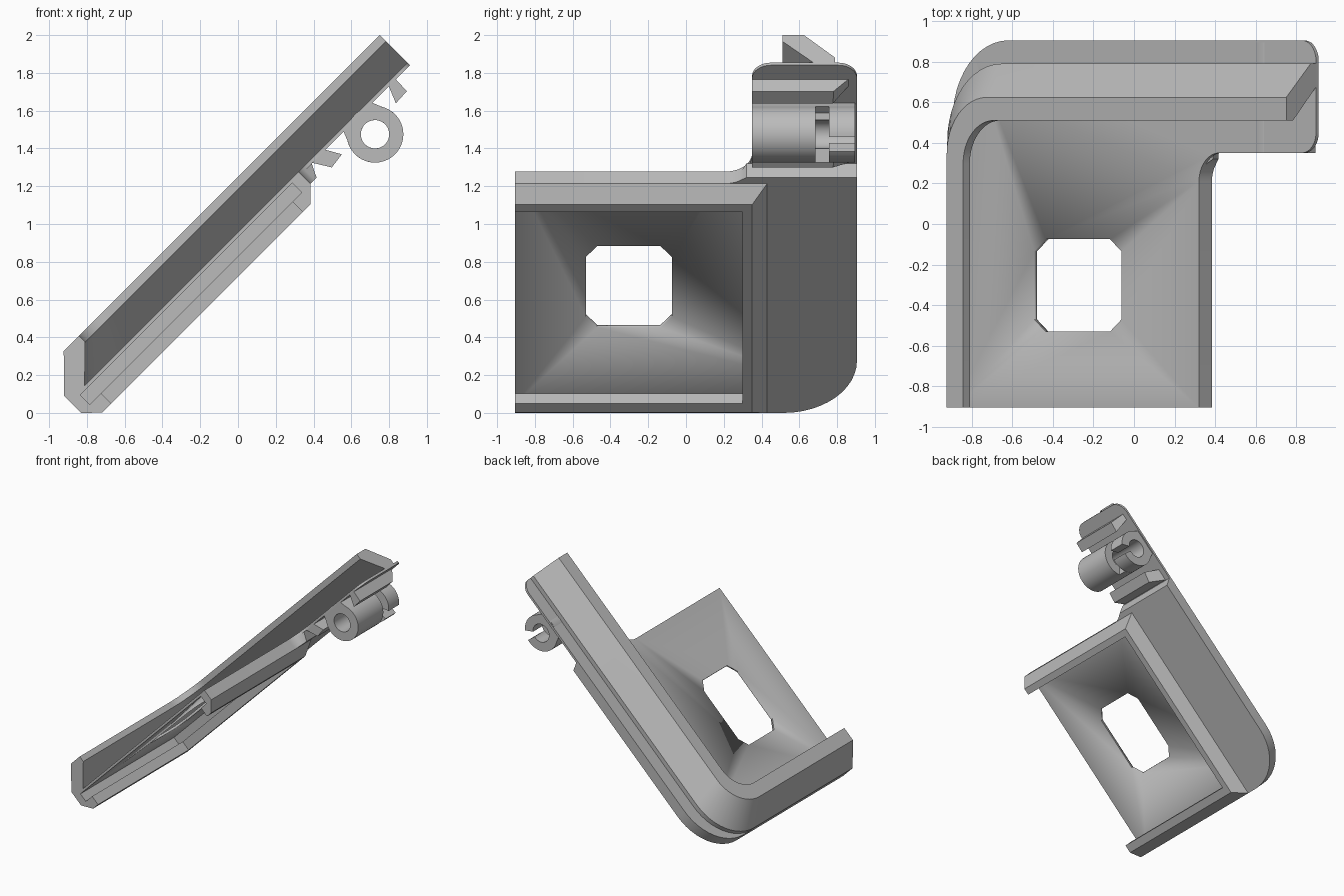
import bpy, bmesh
from math import sin, cos, pi, radians
from mathutils import Matrix

cube = bpy.data.objects.get("Cube")
if cube:
    bpy.data.objects.remove(cube, do_unlink=True)

grey = bpy.data.materials.new("plain_grey")
grey.use_nodes = True
grey.diffuse_color = (0.5, 0.5, 0.5, 1)
grey.node_tree.nodes["Principled BSDF"].inputs["Base Color"].default_value = (0.5, 0.5, 0.5, 1)

# Everything is drawn flat as (along, across, height), then tilted by 45 degrees
TILT = Matrix.Rotation(-pi / 4, 4, 'Y')
FRONT, BACK = -0.905, 0.905
LOW, TOP_END, PANEL_END = -0.587, 1.945, 1.13
LIP, FRAME, DECK, DECK_TOP = 0.509, 0.587, 0.658, 0.677


def loft(name, loops, closed=False):
    """Skin successive loops of points; cap the ends unless closed."""
    bm = bmesh.new()
    rings = [[bm.verts.new(p) for p in loop] for loop in loops]
    pairs = list(zip(rings, rings[1:]))
    if closed:
        pairs.append((rings[-1], rings[0]))
    else:
        bm.faces.new(rings[0])
        bm.faces.new(rings[-1])
    for a, b in pairs:
        for i in range(len(a)):
            j = (i + 1) % len(a)
            bm.faces.new((a[i], a[j], b[j], b[i]))
    bmesh.ops.recalc_face_normals(bm, faces=bm.faces)
    bm.transform(TILT)
    mesh = bpy.data.meshes.new(name)
    bm.to_mesh(mesh)
    bm.free()
    mesh.materials.append(grey)
    ob = bpy.data.objects.new(name, mesh)
    bpy.context.collection.objects.link(ob)
    bpy.ops.object.select_all(action='DESELECT')
    ob.select_set(True)
    bpy.context.view_layer.objects.active = ob
    bpy.ops.object.shade_smooth_by_angle(angle=radians(30))
    return ob


def plate(name, low, high, n0, n1):
    """Solid between two outlines at two heights."""
    return loft(name, [[(u, y, n0) for u, y in low], [(u, y, n1) for u, y in high]])


def arc(cu, cy, r, start, end, steps=12):
    return [(cu + r * cos(radians(start + (end - start) * i / steps)),
             cy + r * sin(radians(start + (end - start) * i / steps))) for i in range(steps + 1)]


# Shared outline pieces: big outer corner and inner fillet beside the arm
R, FIL, TIP, ARM = 0.39, 0.14, 0.1, 0.35
corner = arc(LOW + R, BACK - R, R, 90, 180)
fillet = arc(PANEL_END + FIL, ARM - FIL, FIL, 180, 90)

# Thin deck with the arm
deck = plate("deck", *[[(LOW, FRONT), (PANEL_END, FRONT)] + fillet
             + arc(TOP_END - TIP, ARM + TIP, TIP, -90, 0)
             + arc(TOP_END - TIP, BACK - TIP, TIP, 0, 90) + corner] * 2, DECK, DECK_TOP)

# Eight-sided window through the deck
u0, u1, y0, y1, cu, cy = -0.018, 0.59, -0.53, -0.075, 0.08, 0.06
octagon = [(u0 + cu, y0), (u1 - cu, y0), (u1, y0 + cy), (u1, y1 - cy),
           (u1 - cu, y1), (u0 + cu, y1), (u0, y1 - cy), (u0, y0 + cy)]
cutter = plate("window_cutter", octagon, octagon, DECK - 0.1, DECK_TOP + 0.1)
cutter.hide_render = True
cutter.display_type = 'WIRE'
cut = deck.modifiers.new("window", 'BOOLEAN')
cut.operation = 'DIFFERENCE'
cut.solver = 'EXACT'
cut.object = cutter
bpy.context.view_layer.objects.active = deck
bpy.ops.object.modifier_apply(modifier=cut.name)
bpy.data.objects.remove(cutter, do_unlink=True)


# Thick frame under the deck, with a panel slot open to the front
def frame_outline(step):
    edge = [p for p in fillet if p[0] < 1.165]
    return ([(-0.523, FRONT), (LOW, FRONT)] + corner[::-1] + [(step, BACK), (step, ARM - 0.03)]
            + edge[::-1] + [(PANEL_END, FRONT), (1.064, FRONT), (1.064, 0.34), (-0.523, 0.34)])


plate("slot_frame", frame_outline(1.175), frame_outline(1.21), FRAME, DECK)


# Chamfered lip that retains the panel
def lip_outline(inset):
    u0, u1, y1 = LOW + inset, PANEL_END - inset, 0.43 - inset
    return [(u0, FRONT), (u0, y1), (u1, y1), (u1, FRONT),
            (0.995, FRONT), (0.995, 0.3), (-0.44, 0.3), (-0.44, FRONT)]


plate("slot_lip", lip_outline(0.08), lip_outline(0), LIP, FRAME)

# Overhanging rim swept along the low end and the back
rails = []
for d, n in [(0, DECK_TOP), (0, 0.714), (0.166, 0.884), (0.28, 0.884), (0.28, 0.837), (0.115, DECK_TOP)]:
    r, u, y = 0.38 - 0.6 * d, LOW + d, 0.79 - d
    path = [(u, FRONT)] + arc(u + r, y - r, r, 180, 90) + [(TOP_END, y)]
    rails.append([(a, b, n) for a, b in path])
loft("overhanging_rim", list(zip(*rails)))

# Pivot barrel: full tube, half shell, then a slit clip
CU, CN, OUT, BORE = 1.556, 0.53, 0.15, 0.075


def barrel(name, ya, yb, start, end):
    full = end - start == 360
    steps = 40
    loops = []
    for i in range(steps if full else steps + 1):
        a = radians(start + (end - start) * i / steps - 45)
        loops.append([(CU + r * cos(a), y, CN + r * sin(a))
                      for r, y in ((BORE, ya), (OUT, ya), (OUT, yb), (BORE, yb))])
    loft(name, loops, full)


barrel("pivot_tube", 0.35, 0.685, 0, 360)
barrel("pivot_half_shell", 0.685, 0.757, 90, 270)
barrel("pivot_clip", 0.757, 0.895, -6, 323)


# Web and hooks: profiles extruded across the arm, hook ends slanting with height
def across(name, profile, ya, yb, slant=0):
    loft(name, [[(u, ya, n) for u, n in profile],
                [(u, yb + slant * (n - LIP), n) for u, n in profile]])


web = [(CU - 0.105, 0.665), (CU + 0.105, 0.665), (CU + 0.127, 0.61), (CU - 0.127, 0.61)]
across("pivot_web", web, 0.35, 0.895)
across("upper_hook", [(1.79, 0.665), (1.75, 0.568), (1.836, 0.572), (1.84, 0.665)], 0.35, 0.725, 0.9)
across("lower_hook", [(1.21, 0.665), (1.27, 0.568), (1.357, 0.579), (1.308, 0.665)], 0.35, 0.725, 0.9)
